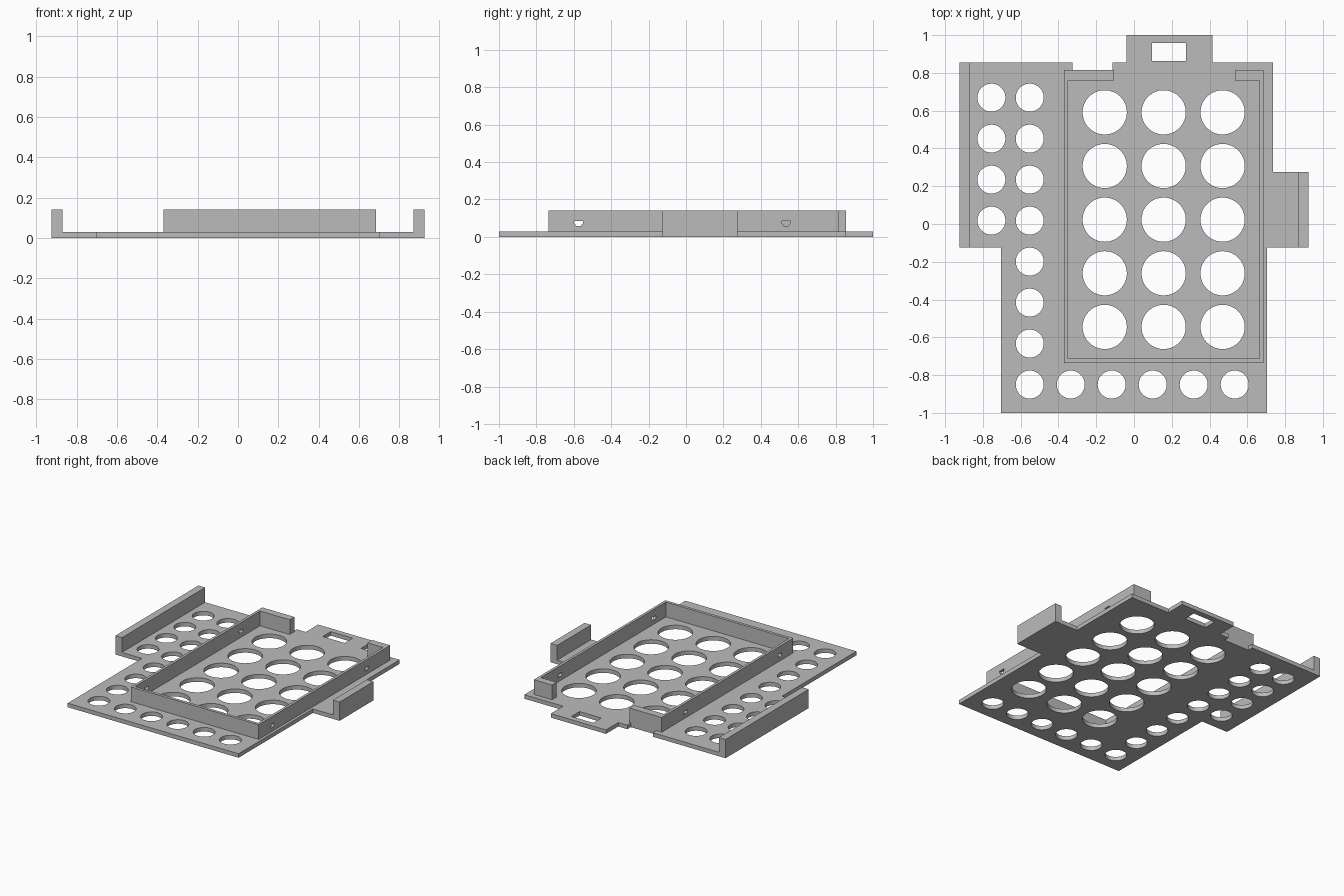
import bpy, bmesh, math
from mathutils import Matrix

cube = bpy.data.objects.get("Cube")
if cube:
    bpy.data.objects.remove(cube)

gray = bpy.data.materials.new("plain_gray")
gray.use_nodes = True
COLOR = (0.5, 0.5, 0.5, 1)
gray.diffuse_color = COLOR
gray.node_tree.nodes["Principled BSDF"].inputs["Base Color"].default_value = COLOR

PLATE, TOP = 0.03, 0.14


def rect(x0, x1, y0, y1):
    return [(x0, y0), (x1, y0), (x1, y1), (x0, y1)]


def circle(cx, cy, r, n=64):
    return [(cx + r * math.cos(math.tau * i / n), cy + r * math.sin(math.tau * i / n))
            for i in range(n)]


def slab(name, outline, holes, thickness, matrix):
    """Extrude a flat outline with holes from 0 to thickness, then place it."""
    curve = bpy.data.curves.new(name, "CURVE")
    curve.dimensions, curve.fill_mode = "2D", "BOTH"
    curve.extrude = thickness / 2
    for loop in [outline] + holes:
        spline = curve.splines.new("POLY")
        spline.points.add(len(loop) - 1)
        for point, (x, y) in zip(spline.points, loop):
            point.co = (x, y, 0, 1)
        spline.use_cyclic_u = True
    temp = bpy.data.objects.new(name + "_profile", curve)
    bpy.context.collection.objects.link(temp)
    graph = bpy.context.evaluated_depsgraph_get()
    mesh = bpy.data.meshes.new_from_object(temp.evaluated_get(graph))
    bpy.data.objects.remove(temp)
    bpy.data.curves.remove(curve)

    bm = bmesh.new()
    bm.from_mesh(mesh)
    bmesh.ops.remove_doubles(bm, verts=bm.verts, dist=1e-5)
    bmesh.ops.transform(bm, matrix=matrix @ Matrix.Translation((0, 0, thickness / 2)),
                        verts=bm.verts)
    bmesh.ops.recalc_face_normals(bm, faces=bm.faces)
    bm.to_mesh(mesh)
    bm.free()
    mesh.name = name
    mesh.materials.clear()
    mesh.materials.append(gray)
    obj = bpy.data.objects.new(name, mesh)
    bpy.context.collection.objects.link(obj)
    bpy.ops.object.select_all(action="DESELECT")
    obj.select_set(True)
    bpy.context.view_layer.objects.active = obj
    bpy.ops.object.shade_smooth_by_angle(angle=math.radians(30))
    return obj


def block(name, x0, x1, y0, y1, z0):
    slab(name, rect(x0, x1, y0, y1), [], TOP - z0, Matrix.Translation((0, 0, z0)))


# Base plate with its tabs, notch and ventilation holes
outline = [(-.705, -1), (.705, -1), (.705, -.125), (.87, -.125), (.87, .275),
           (.735, .275), (.735, .855), (.415, .855), (.415, 1), (-.04, 1),
           (-.04, .855), (-.115, .855), (-.115, .815), (-.325, .815),
           (-.325, .855), (-.87, .855), (-.87, -.125), (-.705, -.125)]
pitch = 0.217
holes = [circle(-.155 + .312 * i, -.545 + .284 * j, .117) for i in range(3) for j in range(5)]
holes += [circle(-.552, -.85 + pitch * j, .074) for j in range(8)]
holes += [circle(-.552 + pitch * i, -.85, .074) for i in range(1, 6)]
holes += [circle(-.755, -.85 + pitch * j, .074) for j in range(4, 8)]
holes.append(rect(.095, .275, .862, .957))
slab("base_plate", outline, holes, PLATE, Matrix())

# Outer side walls
block("right_outer_wall", -.925, -.87, -.125, .855, 0)
block("left_outer_wall", .87, .925, -.125, .275, 0)

# Tray side walls, each pierced by two small flat-topped holes
pin = [(-.023, .085), (-.023, .073), (-.011, .057), (.011, .057), (.023, .073), (.023, .085)]
pins = [[(y + c, z) for y, z in pin] for c in (-.575, .535)]
for name, x in (("tray_right_wall", -.37), ("tray_left_wall", .665)):
    upright = Matrix(((0, 0, 1, x), (1, 0, 0, 0), (0, 1, 0, 0), (0, 0, 0, 1)))
    slab(name, rect(-.735, .815, PLATE, TOP), pins, .02, upright)

# Tray front wall and the two back corner stops
block("tray_front_wall", -.35, .665, -.735, -.713, PLATE)
block("tray_back_right_stop", -.35, -.105, .76, .815, PLATE)
block("tray_back_left_stop", .535, .665, .76, .815, PLATE)
